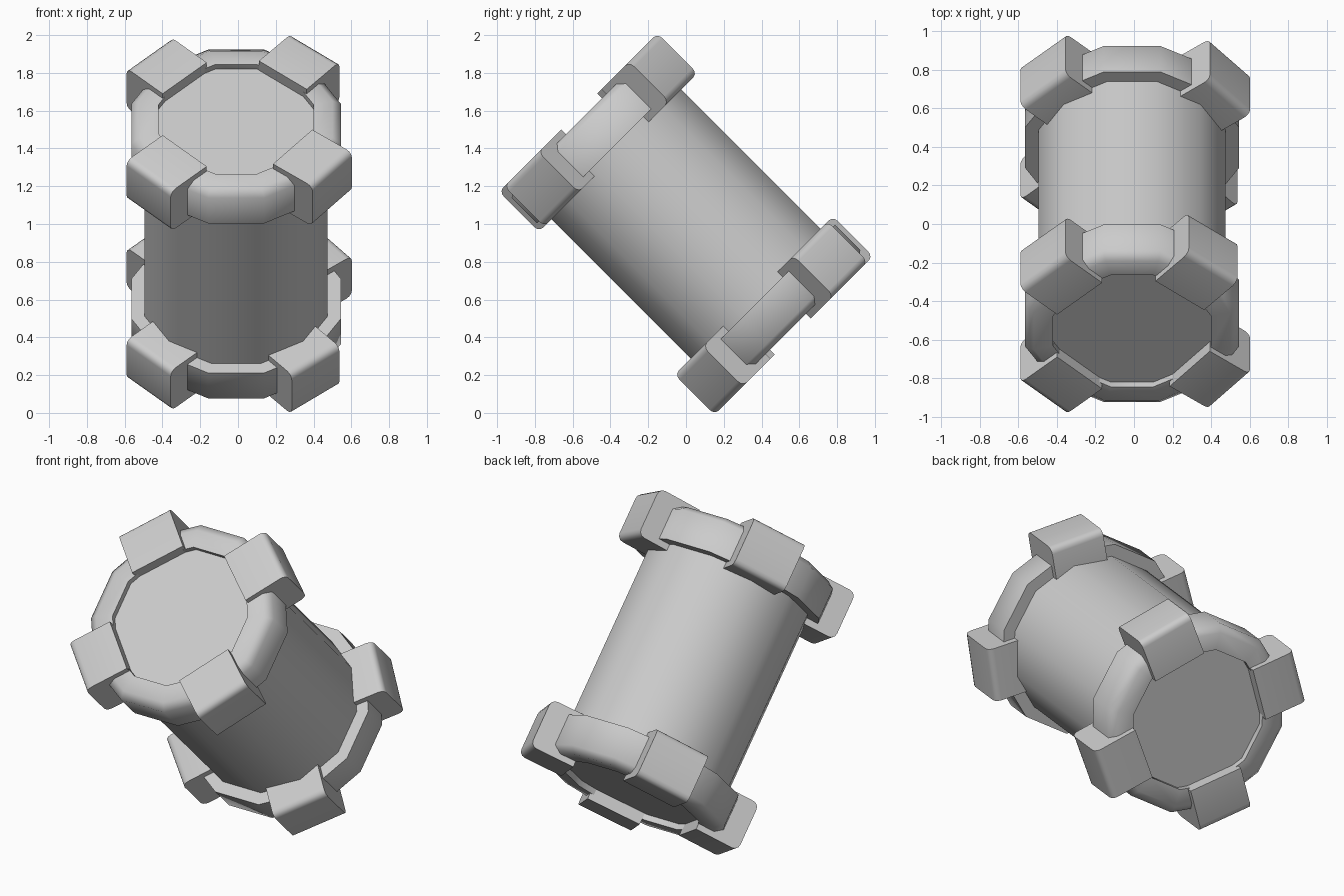
import bpy, bmesh
from math import radians, cos, sin, pi
from mathutils import Matrix

if "Cube" in bpy.data.objects:
    bpy.data.objects.remove(bpy.data.objects["Cube"])

SIDES = 12
APO = cos(pi / SIDES)                 # flat-to-centre factor
BASE = Matrix.Translation((-0.01, 0, 1)) @ Matrix.Rotation(radians(45), 4, 'X')
FLIP = Matrix.Rotation(pi, 4, 'X')


def finish(name, bm, matrix, angle):
    bmesh.ops.recalc_face_normals(bm, faces=bm.faces)
    me = bpy.data.meshes.new(name)
    bm.to_mesh(me)
    bm.free()
    ob = bpy.data.objects.new(name, me)
    bpy.context.collection.objects.link(ob)
    bpy.ops.object.select_all(action='DESELECT')
    ob.select_set(True)
    bpy.context.view_layer.objects.active = ob
    me.transform(matrix)
    bpy.ops.object.shade_smooth_by_angle(angle=radians(angle))
    return ob


def lathe(name, profile, matrix, closed):
    """Spin (flat radius, height) points into a 12-sided shape."""
    bm = bmesh.new()
    rings = []
    for r, z in profile:
        rings.append([bm.verts.new((r / APO * cos(2 * pi * (i + .5) / SIDES),
                                    r / APO * sin(2 * pi * (i + .5) / SIDES), z))
                      for i in range(SIDES)])
    n = len(rings)
    for k in range(n if closed else n - 1):
        a, b = rings[k], rings[(k + 1) % n]
        for i in range(SIDES):
            j = (i + 1) % SIDES
            bm.faces.new((a[i], a[j], b[j], b[i]))
    if not closed:
        bm.faces.new(rings[0])
        bm.faces.new(rings[-1])
    return finish(name, bm, matrix, 60)


def block(name, angle, matrix):
    """Lug with its two outer edges rounded, turned around the axis."""
    inner, outer, low, high, half = 0.385, 0.655, 0.522, 0.82, 0.165
    bm = bmesh.new()
    bmesh.ops.create_cube(bm, size=1, matrix=Matrix.Translation(
        ((inner + outer) / 2, 0, (low + high) / 2))
        @ Matrix.Diagonal((outer - inner, 2 * half, high - low, 1)))
    edges = [e for e in bm.edges if all(v.co.x > outer - .01 for v in e.verts)
             and abs(e.verts[0].co.y - e.verts[1].co.y) > .1]
    bmesh.ops.bevel(bm, geom=edges, offset=0.038, segments=3, profile=0.5,
                    affect='EDGES')
    return finish(name, bm, matrix @ Matrix.Rotation(radians(angle), 4, 'Z'), 40)


# main barrel
lathe("barrel", [(0.485, -0.75), (0.485, 0.75)], BASE, False)

# collar and four lugs on each end; the second end is turned half a turn
for end, m in (("upper", BASE), ("lower", BASE @ FLIP)):
    lathe(end + "_collar", [(0.41, 0.72), (0.41, 0.785), (0.51, 0.785),
                            (0.555, 0.75), (0.555, 0.56), (0.46, 0.56)], m, True)
    for i, angle in enumerate((50, 135, 225, -39)):
        block(f"{end}_lug_{i + 1}", angle, m)
